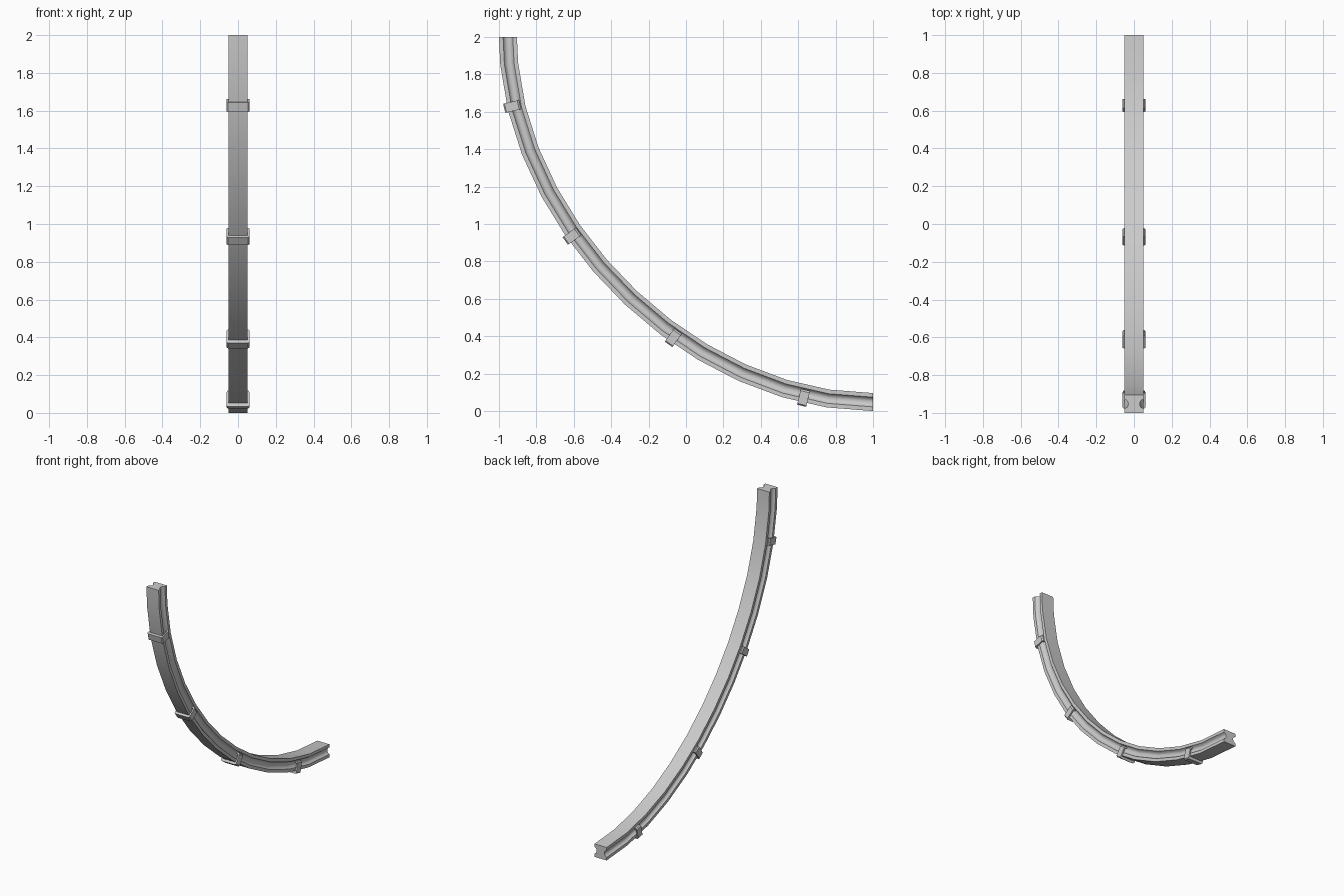
import bpy, bmesh
from math import radians
from mathutils import Vector

if "Cube" in bpy.data.objects:
    bpy.data.objects.remove(bpy.data.objects["Cube"])

R = 1.952            # end radius of the rail's centre line about (y=1, z=2)
HANDLE = 0.985       # bezier handle length
P = [Vector((0, 1, 2 - R)), Vector((0, 1 - HANDLE, 2 - R)),
     Vector((0, 1 - R, 2 - HANDLE)), Vector((0, 1 - R, 2))]


def bezier(t):
    s = 1 - t
    pos = P[0]*s**3 + P[1]*3*s*s*t + P[2]*3*s*t*t + P[3]*t**3
    tan = (P[1]-P[0])*s*s + (P[2]-P[1])*2*s*t + (P[3]-P[2])*t*t
    return pos, tan.normalized()


# arc length lookup
N = 1000
dist = [0.0]
for i in range(N):
    dist.append(dist[-1] + (bezier((i+1)/N)[0] - bezier(i/N)[0]).length)


def at_length(d):
    i = next((k for k, v in enumerate(dist) if v >= d), N)
    return bezier(i / N)


def loft(name, section, frames):
    """Sweep an (x, inward) section through (position, tangent) frames."""
    bm = bmesh.new()
    rings = []
    for pos, tan in frames:
        inward = Vector((0, tan.z, -tan.y))
        rings.append([bm.verts.new(pos + Vector((x, 0, 0)) + inward * n)
                      for x, n in section])
    for a, b in zip(rings, rings[1:]):
        for k in range(len(section)):
            m = (k + 1) % len(section)
            bm.faces.new((a[k], a[m], b[m], b[k]))
    bm.faces.new(rings[0])
    bm.faces.new(rings[-1])
    bmesh.ops.recalc_face_normals(bm, faces=bm.faces)
    mesh = bpy.data.meshes.new(name)
    bm.to_mesh(mesh)
    bm.free()
    ob = bpy.data.objects.new(name, mesh)
    bpy.context.collection.objects.link(ob)
    bpy.ops.object.select_all(action='DESELECT')
    ob.select_set(True)
    bpy.context.view_layer.objects.active = ob
    bpy.ops.object.shade_smooth_by_angle(angle=radians(30))
    return ob


def mirrored(half):
    return half + [(-x, n) for x, n in reversed(half)]


# Curved rail: I-shaped section with rounded side grooves
rail_half = [(0.05, -0.048), (0.05, -0.026), (0.037, -0.018), (0.031, -0.007),
             (0.031, 0.007), (0.037, 0.018), (0.05, 0.026), (0.05, 0.048)]
step = 0.24
frames = [at_length(i * step) for i in range(int(dist[-1] / step) + 1)]
frames.append(bezier(1))
# winding down one side and up the other
loft("curved_rail", mirrored(rail_half), frames)

# Clamps: U-shaped brackets round the outer face, hooked into the grooves
clamp_half = [(0.054, -0.065), (0.061, -0.058), (0.061, 0.012), (0.054, 0.022),
              (0.040, 0.022), (0.040, 0.010), (0.051, 0.010), (0.051, -0.047)]
for i in range(4):
    pos, tan = at_length(0.37 + 0.762 * i)
    loft(f"rail_clamp_{i + 1}", mirrored(clamp_half),
         [(pos - tan * 0.025, tan), (pos + tan * 0.025, tan)])
